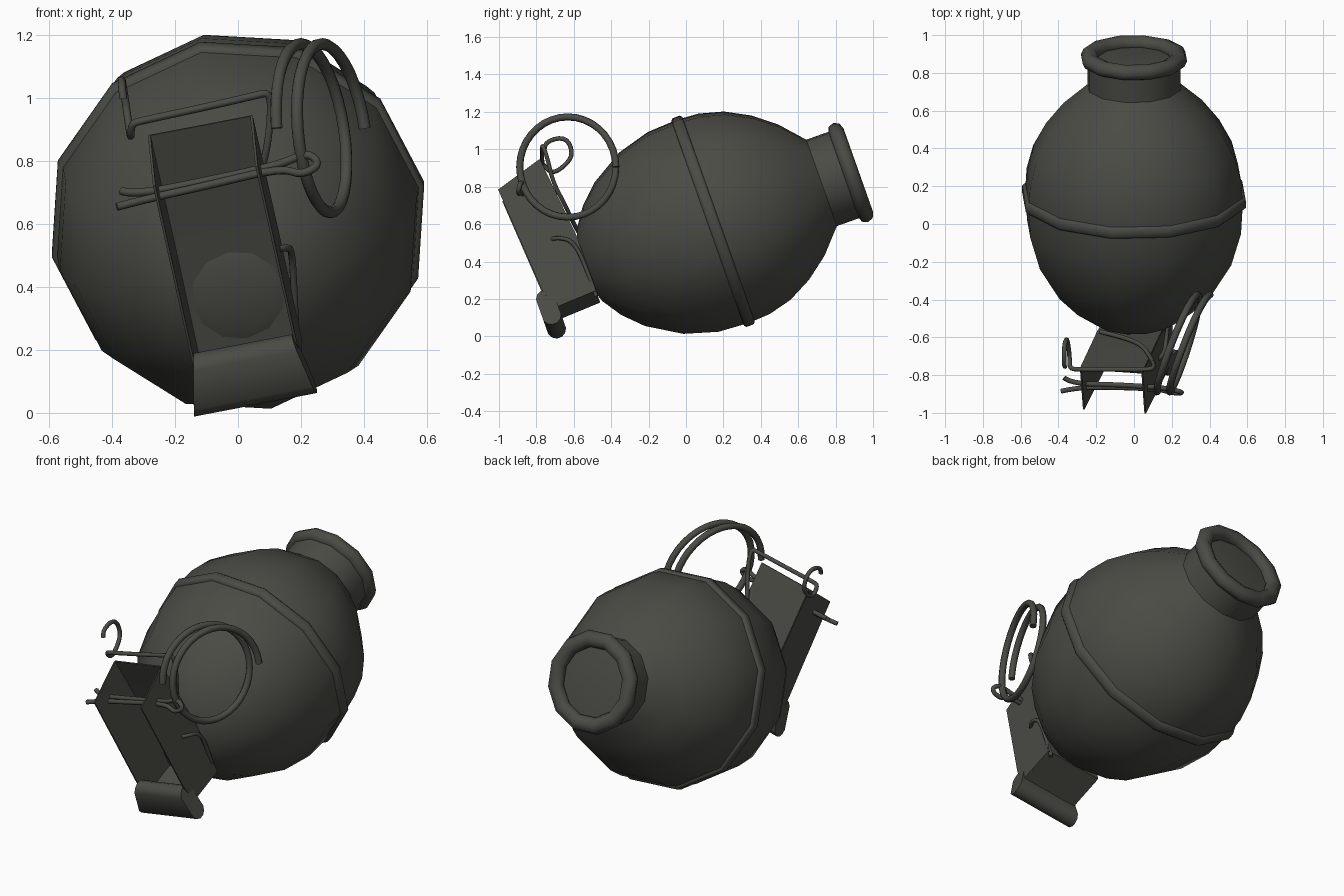
import bpy, bmesh, math
from mathutils import Matrix, Vector

if "Cube" in bpy.data.objects:
    bpy.data.objects.remove(bpy.data.objects["Cube"])

mat = bpy.data.materials.new("dark_olive_grey")
mat.diffuse_color = (0.07, 0.07, 0.06, 1)
mat.use_nodes = True
mat.node_tree.nodes["Principled BSDF"].inputs["Base Color"].default_value = mat.diffuse_color

# Tilted and rolled frame: local x across, y along the body axis, z up
TILT, ROLL = math.radians(19.5), math.radians(11.5)
FRAME = (Matrix.Translation((0, 0.145, 0.615)) @ Matrix.Rotation(TILT, 4, 'X')
         @ Matrix.Rotation(-ROLL, 4, 'Y'))


def finish(name, bm, angle=40):
    bmesh.ops.recalc_face_normals(bm, faces=bm.faces)
    bm.transform(FRAME)
    me = bpy.data.meshes.new(name)
    bm.to_mesh(me)
    bm.free()
    me.materials.append(mat)
    ob = bpy.data.objects.new(name, me)
    bpy.context.collection.objects.link(ob)
    bpy.ops.object.select_all(action='DESELECT')
    ob.select_set(True)
    bpy.context.view_layer.objects.active = ob
    bpy.ops.object.shade_smooth_by_angle(angle=math.radians(angle))
    return ob


def lathe(name, profile, closed=False, sides=12, angle=40):
    """Revolve (along, radius) points about the body axis."""
    bm = bmesh.new()
    rings = []
    for s, r in profile:
        n = 1 if r == 0 else sides
        rings.append([bm.verts.new((r * math.cos(math.tau * i / sides), s,
                                    r * math.sin(math.tau * i / sides))) for i in range(n)])
    pairs = list(zip(rings, rings[1:]))
    if closed:
        pairs.append((rings[-1], rings[0]))
    for a, b in pairs:
        for i in range(sides):
            j = (i + 1) % sides
            quad = [a[i % len(a)], a[j % len(a)], b[j % len(b)], b[i % len(b)]]
            bm.faces.new(list(dict.fromkeys(quad)))
    return finish(name, bm, angle)


def slab(name, outline, x0, x1, angle=40):
    """Extrude an (along, up) outline across the local x axis."""
    bm = bmesh.new()
    a = [bm.verts.new((x0, s, w)) for s, w in outline]
    b = [bm.verts.new((x1, s, w)) for s, w in outline]
    bm.faces.new(a)
    bm.faces.new(b)
    for i in range(len(a)):
        j = (i + 1) % len(a)
        bm.faces.new((a[i], a[j], b[j], b[i]))
    return finish(name, bm, angle)


def wire(name, points, radius, smooth=True):
    cu = bpy.data.curves.new(name, 'CURVE')
    cu.dimensions = '3D'
    cu.bevel_depth = radius
    cu.bevel_resolution = 2
    cu.use_fill_caps = True
    sp = cu.splines.new('NURBS' if smooth else 'POLY')
    sp.points.add(len(points) - 1)
    for p, co in zip(sp.points, points):
        p.co = (*co, 1)
    if smooth:
        sp.order_u = 3
        sp.use_endpoint_u = True
        sp.resolution_u = 4
    else:
        sp.use_smooth = True
    cu.materials.append(mat)
    ob = bpy.data.objects.new(name, cu)
    bpy.context.collection.objects.link(ob)


# Egg-shaped body with a flat nose, and a straight neck closed by a disc
lathe("body", [(-0.735, 0), (-0.735, 0.112), (-0.70, 0.21), (-0.63, 0.315), (-0.53, 0.415),
               (-0.35, 0.525), (-0.17, 0.578), (0, 0.588), (0.12, 0.58), (0.25, 0.545),
               (0.38, 0.475), (0.5, 0.38), (0.615, 0.25), (0.76, 0.25), (0.77, 0.19), (0.77, 0)])
# Belt around the widest part
lathe("belt", [(-0.035, 0.56), (-0.03, 0.594), (-0.02, 0.604), (0.02, 0.604),
               (0.03, 0.594), (0.035, 0.56)], closed=True, angle=60)
# Rolled lip on the neck
lathe("neck_lip", [(0.78 + 0.043 * math.sin(math.tau * k / 8),
                    0.24 + 0.047 * math.cos(math.tau * k / 8)) for k in range(8)],
      closed=True, angle=80)

# Open-fronted lever channel: back plate, floor and two side walls
T = 0.008
slab("lever_back", [(-0.77, 0.60), (-0.722, 0.146), (-0.722, -0.178),
                    (-0.722 + T, -0.178), (-0.722 + T, 0.146), (-0.77 + T, 0.60)], -0.168, 0.168)
slab("lever_floor", [(-0.722, -0.178), (-0.95, -0.19), (-0.95, -0.19 + T),
                     (-0.722, -0.178 + T)], -0.165, 0.165)
for side, x in (("left", -0.17), ("right", 0.17 - T)):
    slab("lever_wall_" + side, [(-0.77, 0.60), (-0.72, 0.146), (-0.72, -0.178), (-0.95, -0.19),
                                (-0.985, -0.08), (-1.027, 0.52)], x, x + T)

# Rolled foot at the bottom of the lever, wider toward its lower edge
foot = []
for k in range(12):
    a = math.tau * (k + 0.5) / 12
    foot.append((-0.982 + 0.052 * math.cos(a),
                 -0.178 + math.copysign(0.05, math.sin(a)) + 0.052 * math.sin(a)))
ob = slab("lever_foot", foot, -0.18, 0.18)
inv = FRAME.inverted()
for v in ob.data.vertices:
    p = inv @ v.co
    p.x *= 1 - 1.1 * (p.z + 0.178)
    v.co = FRAME @ p

# Pull ring: one and a half turns of wire
ring = []
for k in range(55):
    f = k / 54
    a = math.pi - f * 3 * math.pi
    ring.append((0.263 + 0.09 * math.cos(a) - 0.03 * math.sin(a) + 0.1 * (f - 0.5),
                 -0.632 + 0.257 * math.cos(a), 0.905 + 0.268 * math.sin(a)))
wire("pull_ring", ring, 0.019, smooth=False)

# Split safety pin with an eye around the ring
wire("safety_pin", [(-0.37, -0.815, 0.705), (-0.33, -0.845, 0.692), (-0.1, -0.85, 0.738),
                    (0.14, -0.865, 0.79), (0.22, -0.88, 0.83), (0.265, -0.895, 0.79),
                    (0.20, -0.895, 0.755), (0.14, -0.875, 0.78), (-0.1, -0.865, 0.722),
                    (-0.3, -0.865, 0.678), (-0.385, -0.885, 0.655)], 0.013)

# Spring wire: hooked end, bar over the lever, tail running down behind it
wire("spring_wire", [(-0.365, -0.755, 1.0), (-0.37, -0.76, 1.04), (-0.37, -0.64, 1.07),
                     (-0.355, -0.60, 0.97), (-0.345, -0.66, 0.90), (-0.34, -0.72, 0.87),
                     (-0.34, -0.765, 0.92), (-0.3, -0.77, 0.93), (-0.1, -0.77, 0.973),
                     (0.06, -0.77, 1.01), (0.10, -0.765, 1.02), (0.105, -0.74, 0.95),
                     (0.09, -0.71, 0.82), (0.05, -0.645, 0.70), (-0.05, -0.60, 0.60),
                     (-0.18, -0.57, 0.55)], 0.012)
wire("side_wire", [(0.13, -0.715, 0.52), (0.16, -0.69, 0.53), (0.172, -0.60, 0.51),
                   (0.18, -0.53, 0.36), (0.185, -0.48, 0.215)], 0.011)
